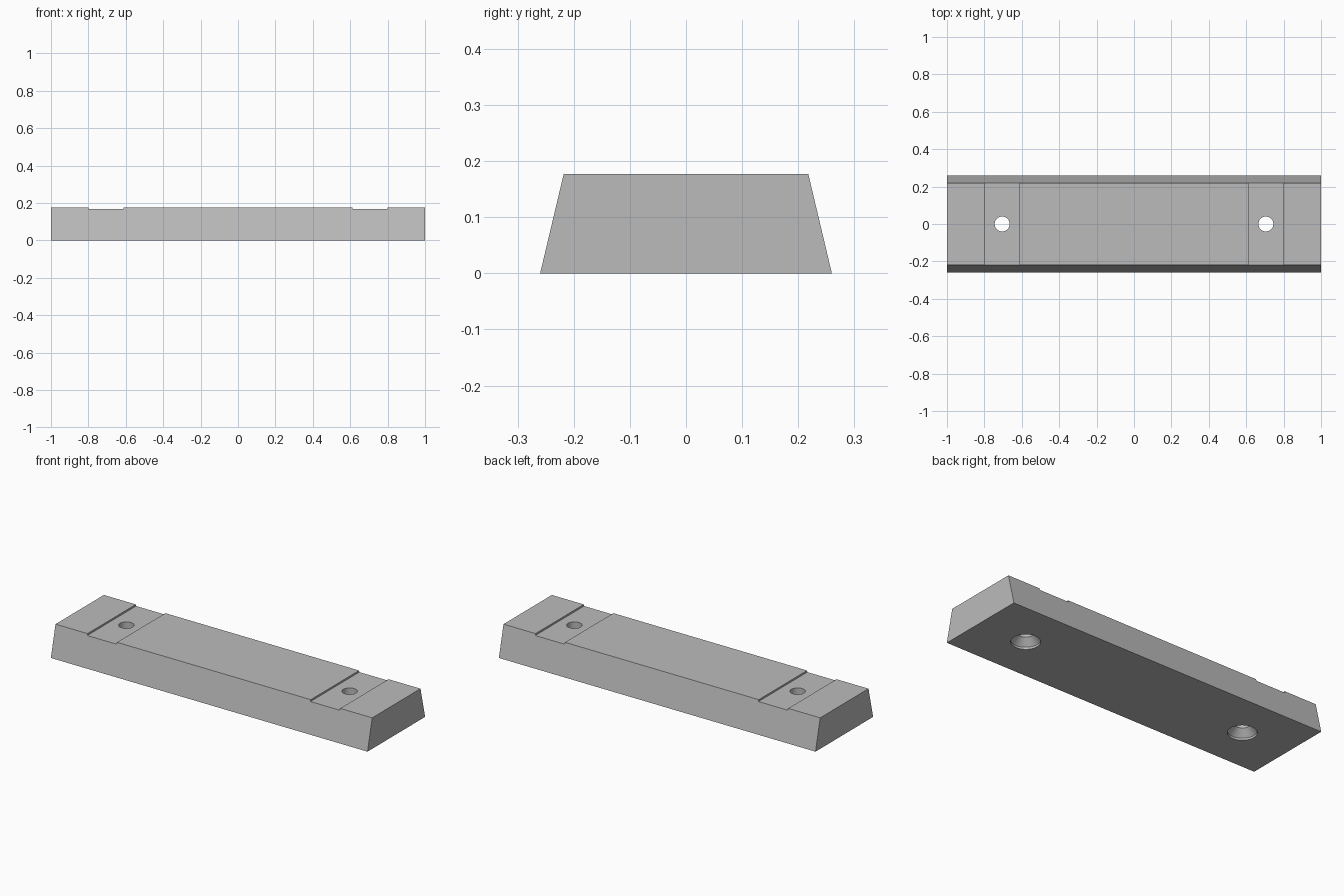
import bpy
import bmesh
import math

cube = bpy.data.objects.get("Cube")
if cube:
    bpy.data.objects.remove(cube, do_unlink=True)

HEIGHT, FLOOR = 0.177, 0.167          # block top and groove floor
BASE_HALF, TOP_HALF = 0.26, 0.218     # half depths of the tapered section
GROOVE_IN, GROOVE_OUT = 0.612, 0.798
HOLE_X = 0.705

grey = bpy.data.materials.new("plain_grey")
grey.use_nodes = True
grey.diffuse_color = (0.5, 0.5, 0.5, 1)
grey.node_tree.nodes["Principled BSDF"].inputs["Base Color"].default_value = (0.5, 0.5, 0.5, 1)


def add_object(name, bm):
    bmesh.ops.recalc_face_normals(bm, faces=bm.faces)
    mesh = bpy.data.meshes.new(name)
    bm.to_mesh(mesh)
    bm.free()
    mesh.materials.append(grey)
    obj = bpy.data.objects.new(name, mesh)
    bpy.context.collection.objects.link(obj)
    return obj


# Tapered block: grooved side profile, its depth narrowing with height
half = [(GROOVE_IN, HEIGHT), (GROOVE_IN, FLOOR), (GROOVE_OUT, FLOOR),
        (GROOVE_OUT, HEIGHT), (1, HEIGHT), (1, 0)]
profile = half + [(-x, z) for x, z in reversed(half)]


def depth(z):
    return BASE_HALF + (TOP_HALF - BASE_HALF) * z / HEIGHT


bm = bmesh.new()
front, back = [[bm.verts.new((x, s * depth(z), z)) for x, z in profile] for s in (-1, 1)]
bm.faces.new(front)
bm.faces.new(back)
for i in range(len(profile)):
    j = (i + 1) % len(profile)
    bm.faces.new((front[i], front[j], back[j], back[i]))
block = add_object("mounting_block", bm)

# Screw holes, countersunk from below: (radius, height) rings
rings = [(0.075, -0.05), (0.075, 0.012), (0.04, 0.05), (0.04, 0.3)]
SIDES = 32
for side, x in (("left", HOLE_X), ("right", -HOLE_X)):
    bm = bmesh.new()
    loops = [[bm.verts.new((x + r * math.cos(math.tau * k / SIDES),
                            r * math.sin(math.tau * k / SIDES), z))
              for k in range(SIDES)] for r, z in rings]
    bm.faces.new(loops[0])
    bm.faces.new(loops[-1])
    for a, b in zip(loops, loops[1:]):
        for k in range(SIDES):
            n = (k + 1) % SIDES
            bm.faces.new((a[k], a[n], b[n], b[k]))
    cutter = add_object(side + "_hole_cutter", bm)
    cutter.hide_render = True
    cut = block.modifiers.new(side + "_hole", 'BOOLEAN')
    cut.operation = 'DIFFERENCE'
    cut.solver = 'EXACT'
    cut.object = cutter

# Apply the cuts and discard the cutters
depsgraph = bpy.context.evaluated_depsgraph_get()
block.data = bpy.data.meshes.new_from_object(block.evaluated_get(depsgraph))
block.modifiers.clear()
for side in ("left", "right"):
    bpy.data.objects.remove(bpy.data.objects[side + "_hole_cutter"], do_unlink=True)

bpy.ops.object.select_all(action='DESELECT')
block.select_set(True)
bpy.context.view_layer.objects.active = block
bpy.ops.object.shade_smooth_by_angle(angle=math.radians(20))
